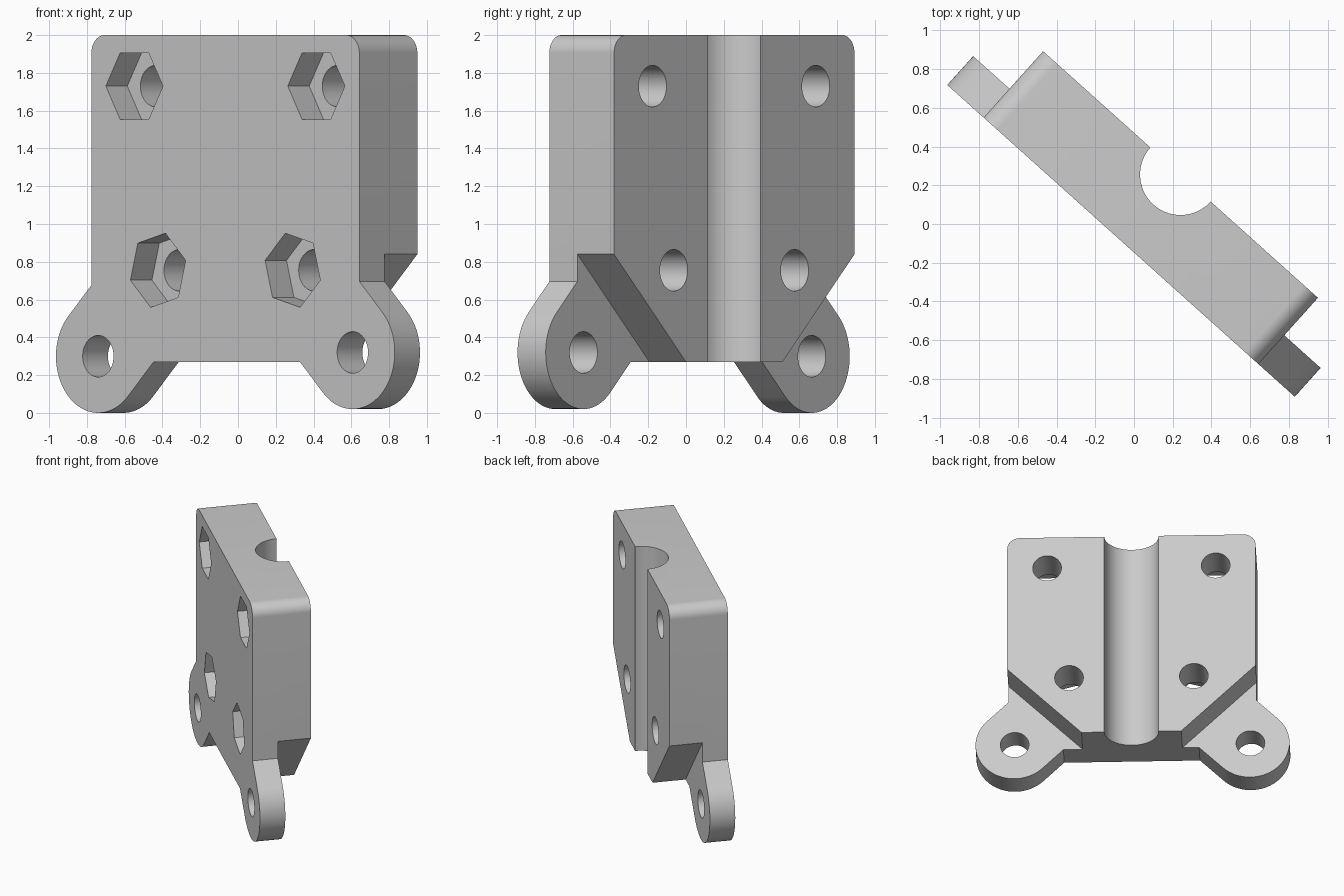
import bpy, bmesh
from math import radians, cos, sin, pi, sqrt
from mathutils import Matrix

cube = bpy.data.objects.get("Cube")
if cube:
    bpy.data.objects.remove(cube, do_unlink=True)

HALF, DEPTH, TAB_DEPTH = 0.953, 0.46, 0.2
BASE, TOP, CORNER = 0.27, 2.0, 0.095
TAB_R, HOLE_R, GROOVE_R = 0.3, 0.11, 0.209

grey = bpy.data.materials.new("light_grey")
grey.use_nodes = True
colour = (0.6, 0.6, 0.6, 1)
grey.diffuse_color = colour
grey.node_tree.nodes["Principled BSDF"].inputs["Base Color"].default_value = colour


def arc(cx, cz, r, a0, a1, n):
    return [(cx + r * cos(radians(a0 + (a1 - a0) * i / n)),
             cz + r * sin(radians(a0 + (a1 - a0) * i / n))) for i in range(n + 1)]


def ring(cx, cz, r, n, turn=0):
    return arc(cx, cz, r, turn, turn + 360, n)[:-1]


def prism(name, outline, y0, y1):
    """Extrude an x-z outline from y0 to y1."""
    bm = bmesh.new()
    face = bm.faces.new([bm.verts.new((x, y0, z)) for x, z in outline])
    new = bmesh.ops.extrude_face_region(bm, geom=[face])["geom"]
    verts = [v for v in new if isinstance(v, bmesh.types.BMVert)]
    bmesh.ops.translate(bm, verts=verts, vec=(0, y1 - y0, 0))
    bmesh.ops.recalc_face_normals(bm, faces=bm.faces)
    mesh = bpy.data.meshes.new(name)
    bm.to_mesh(mesh)
    bm.free()
    mesh.materials.append(grey)
    obj = bpy.data.objects.new(name, mesh)
    bpy.context.collection.objects.link(obj)
    return obj


def cut(target, cutter):
    cutter.hide_render = True
    mod = target.modifiers.new("cut", "BOOLEAN")
    mod.operation, mod.solver, mod.object = "DIFFERENCE", "EXACT", cutter
    bpy.context.view_layer.objects.active = target
    bpy.ops.object.modifier_apply(modifier=mod.name)
    bpy.data.objects.remove(cutter, do_unlink=True)


# Plate silhouette with rounded top corners and two diagonal mounting tabs
tabs = {-1: (-0.905, 0.30), 1: (0.905, 0.32)}
reach = TAB_R * sqrt(2)
outline = arc(HALF - CORNER, TOP - CORNER, CORNER, 0, 90, 12)
outline += arc(CORNER - HALF, TOP - CORNER, CORNER, 90, 180, 12)
x, z = tabs[-1]
outline += [(-HALF, z - x + reach - HALF)]
outline += arc(x, z, TAB_R, 135, 315, 40)
outline += [(BASE - (z - x - reach)) * s and (BASE - (z - x - reach), BASE) for s in (1,)]
x, z = tabs[1]
outline += [(z + x - reach - BASE, BASE)]
outline += arc(x, z, TAB_R, 225, 405, 40)
outline += [(HALF, z + x + reach - HALF)]
bracket = prism("bracket", outline, 0, DEPTH)

for s in (-1, 1):
    # Diagonal lower corners, leaving the tabs thinner than the body
    corner = [(0.05 * s, -0.063), (1.4 * s, -0.063), (1.4 * s, 1.287)]
    cut(bracket, prism("corner_cutter", corner, TAB_DEPTH, 0.7))
    # Tab holes
    cut(bracket, prism("tab_hole_cutter", ring(*tabs[s], HOLE_R, 48), -0.1, 0.6))
    # Bolt holes with hexagonal nut pockets
    for px, pz, turn in ((0.647, 1.73, 0), (0.479, 0.755, -15)):
        cut(bracket, prism("nut_cutter", ring(s * px, pz, 0.203, 6, s * turn), -0.1, 0.17))
        cut(bracket, prism("bolt_cutter", ring(s * px, pz, HOLE_R, 48), -0.1, 0.6))

# Round vertical groove in the back
bpy.ops.mesh.primitive_cylinder_add(vertices=72, radius=GROOVE_R, depth=4, location=(0, DEPTH, 1))
cut(bracket, bpy.context.object)

# Turn the bracket to its standing angle
bracket.data.transform(Matrix.Translation((-0.067, -0.087, 0)) @ Matrix.Rotation(radians(-41.9), 4, "Z"))

bpy.ops.object.select_all(action="DESELECT")
bracket.select_set(True)
bpy.context.view_layer.objects.active = bracket
bpy.ops.object.shade_smooth_by_angle(angle=radians(30))
